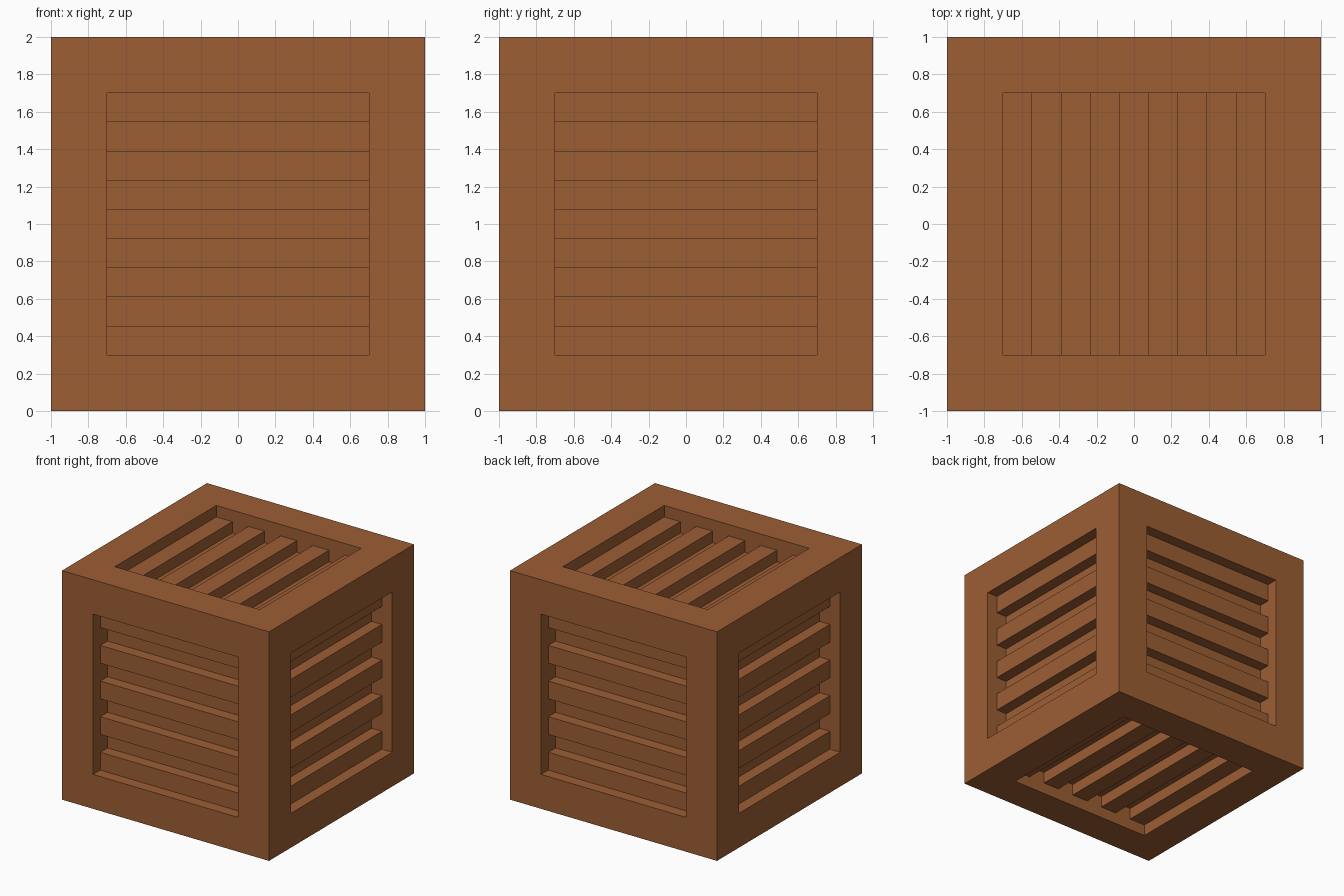
import bpy
import bmesh
from mathutils import Vector

if "Cube" in bpy.data.objects:
    bpy.data.objects.remove(bpy.data.objects["Cube"])

STRIPS = 9        # slats and gaps across each opening
OPEN = 0.7        # half size of each opening
STEP = 0.1        # depth of the slats, then of the gaps behind them

wood = bpy.data.materials.new("brown wood")
wood.diffuse_color = (0.335, 0.112, 0.034, 1.0)
wood.use_nodes = True
wood.node_tree.nodes["Principled BSDF"].inputs["Base Color"].default_value = wood.diffuse_color

# Solid outer block
bm = bmesh.new()
bmesh.ops.create_cube(bm, size=2.0)
sides = list(bm.faces)


def push_in(faces, normal):
    """Extrude each face inward by one step, leaving walls behind."""
    res = bmesh.ops.extrude_discrete_faces(bm, faces=faces)
    verts = {v for f in res["faces"] for v in f.verts}
    bmesh.ops.translate(bm, verts=list(verts), vec=-normal * STEP)
    return res["faces"]


def make_slatted_panel(face):
    """Border frame, sunk panel, then alternate strips sunk again."""
    n = face.normal.copy()
    # strips stack along x on top and bottom, along z on the four walls
    axis = Vector((1, 0, 0)) if abs(n.z) > 0.5 else Vector((0, 0, 1))
    bmesh.ops.inset_individual(bm, faces=[face], thickness=1.0 - OPEN,
                               use_even_offset=True)
    strips = push_in([face], n)
    width = 2 * OPEN / STRIPS
    for i in range(1, STRIPS):
        geom = set(strips)
        for f in strips:
            geom.update(f.edges)
            geom.update(f.verts)
        res = bmesh.ops.bisect_plane(bm, geom=list(geom), dist=1e-5,
                                     plane_co=axis * (-OPEN + i * width),
                                     plane_no=axis)
        strips = [g for g in res["geom"] if isinstance(g, bmesh.types.BMFace)]
    strips.sort(key=lambda f: f.calc_center_median().dot(axis))
    push_in(strips[1::2], n)


for side in sides:
    side.normal_update()
    make_slatted_panel(side)

# Stand the crate on the ground
bmesh.ops.translate(bm, verts=bm.verts[:], vec=(0, 0, 1))
bmesh.ops.recalc_face_normals(bm, faces=bm.faces[:])

mesh = bpy.data.meshes.new("slatted_crate")
bm.to_mesh(mesh)
bm.free()
mesh.materials.append(wood)
crate = bpy.data.objects.new("slatted_crate", mesh)
bpy.context.collection.objects.link(crate)
